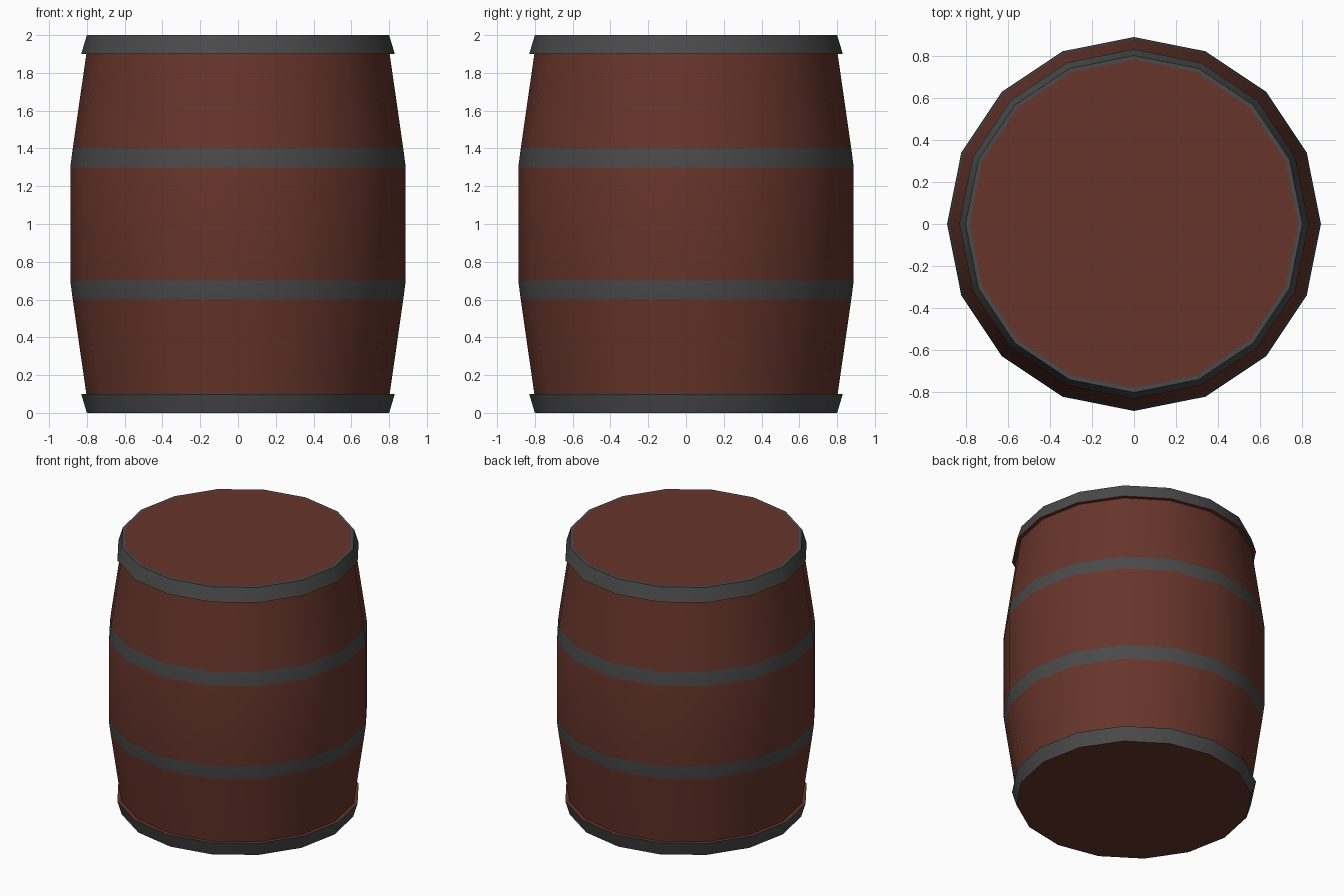
import bpy, bmesh, math

if "Cube" in bpy.data.objects:
    bpy.data.objects.remove(bpy.data.objects["Cube"])

SIDES = 16


def material(name, rgb):
    m = bpy.data.materials.new(name)
    m.diffuse_color = (*rgb, 1)
    m.use_nodes = True
    m.node_tree.nodes["Principled BSDF"].inputs["Base Color"].default_value = m.diffuse_color
    return m


WOOD, IRON = 0, 1

# Profile rings from bottom to top: radius, height, material of the band above
profile = [
    (0.80, 0.0, IRON),     # bottom hoop
    (0.83, 0.1, WOOD),     # ledge above the hoop
    (0.803, 0.1, WOOD),    # lower staves
    (0.875, 0.6, IRON),    # lower middle hoop
    (0.888, 0.7, WOOD),    # belly staves
    (0.888, 1.3, IRON),    # upper middle hoop
    (0.875, 1.4, WOOD),    # upper staves
    (0.803, 1.9, WOOD),    # ledge below the top hoop
    (0.83, 1.9, IRON),     # top hoop
    (0.80, 2.0, IRON),     # flat iron rim
    (0.78, 2.0, WOOD),     # lid edge
]

bm = bmesh.new()
rings = []
for r, z, _ in profile:
    rings.append([bm.verts.new((r * math.cos(a), r * math.sin(a), z))
                  for a in (math.tau * i / SIDES for i in range(SIDES))])

# Bands between neighbouring rings
for (_, _, mat), lo, hi in zip(profile, rings, rings[1:]):
    for i in range(SIDES):
        j = (i + 1) % SIDES
        bm.faces.new((lo[i], lo[j], hi[j], hi[i])).material_index = mat

# Bottom and lid
bm.faces.new(rings[0][::-1])
bm.faces.new(rings[-1])

mesh = bpy.data.meshes.new("barrel")
bm.to_mesh(mesh)
bm.free()
mesh.materials.append(material("wood", (0.135, 0.035, 0.024)))
mesh.materials.append(material("iron", (0.068, 0.068, 0.068)))

barrel = bpy.data.objects.new("barrel", mesh)
bpy.context.collection.objects.link(barrel)
bpy.context.view_layer.objects.active = barrel
barrel.select_set(True)
bpy.ops.object.shade_smooth_by_angle(angle=math.radians(30))
